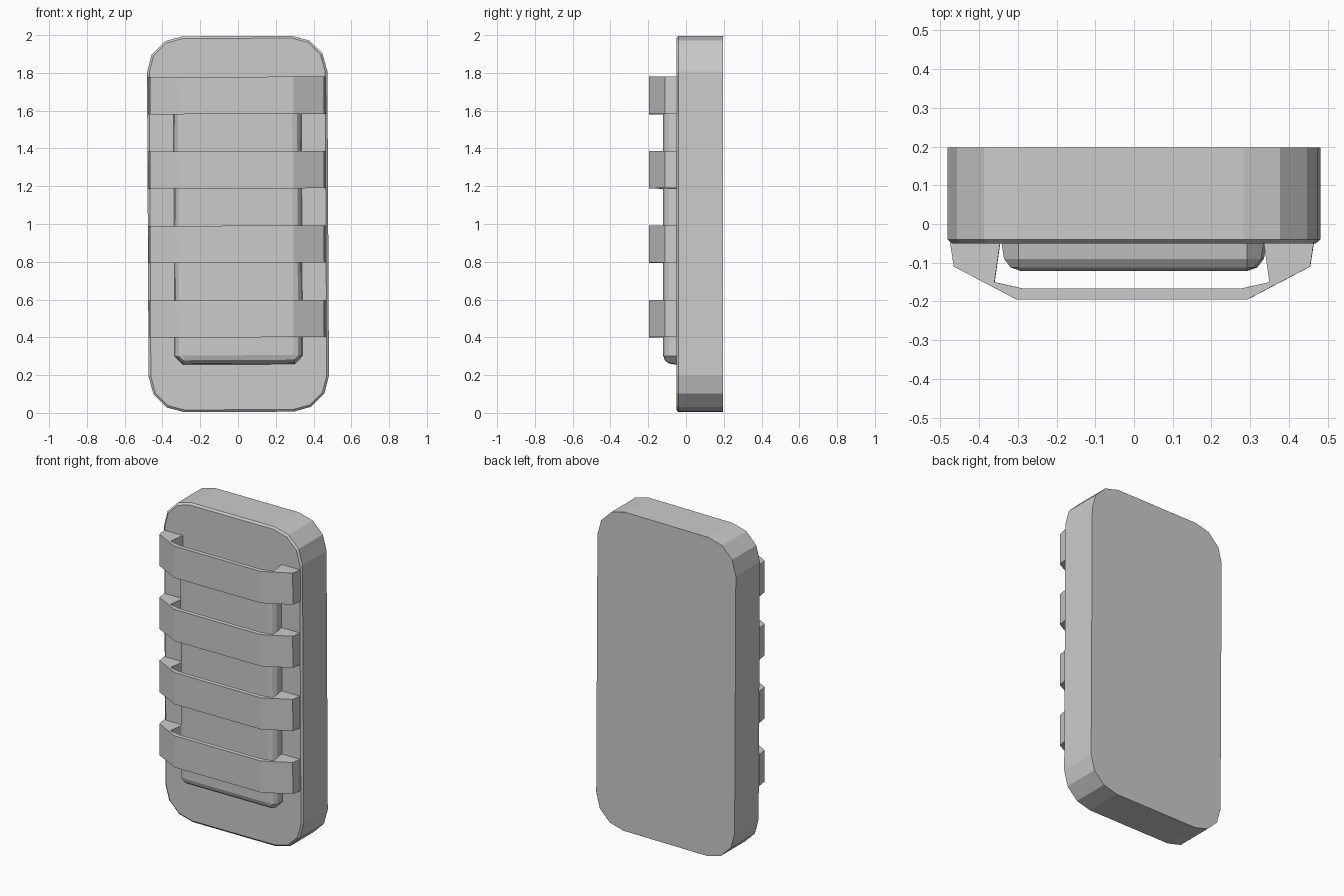
import bpy
import bmesh
import math

cube = bpy.data.objects.get("Cube")
if cube:
    bpy.data.objects.remove(cube, do_unlink=True)

# Single plain material
grey = bpy.data.materials.new("plain_grey")
grey.use_nodes = True
colour = (0.6, 0.6, 0.6, 1)
grey.diffuse_color = colour
grey.node_tree.nodes["Principled BSDF"].inputs["Base Color"].default_value = colour


def finish(name, bm):
    bmesh.ops.recalc_face_normals(bm, faces=bm.faces)
    mesh = bpy.data.meshes.new(name)
    bm.to_mesh(mesh)
    bm.free()
    mesh.materials.append(grey)
    obj = bpy.data.objects.new(name, mesh)
    bpy.context.collection.objects.link(obj)
    return obj


def rounded_rect(width, height, radius, steps):
    """Outline in x and z, centred on the origin."""
    points = []
    for i, (sx, sz) in enumerate([(1, 1), (-1, 1), (-1, -1), (1, -1)]):
        for s in range(steps + 1):
            a = math.pi / 2 * (i + s / steps)
            points.append((sx * (width / 2 - radius) + radius * math.cos(a),
                           sz * (height / 2 - radius) + radius * math.sin(a)))
    return points


def slab(name, width, height, radius, steps, layers, z):
    """Stack outlines at (y, inset) layers, joined from back to front."""
    bm = bmesh.new()
    rings = []
    for y, inset in layers:
        outline = rounded_rect(width - 2 * inset, height - 2 * inset,
                               max(radius - inset, 0.008), steps)
        rings.append([bm.verts.new((px, y, pz)) for px, pz in outline])
    for a, b in zip(rings, rings[1:]):
        for i in range(len(a)):
            j = (i + 1) % len(a)
            bm.faces.new((a[i], a[j], b[j], b[i]))
    bm.faces.new(rings[0])
    bm.faces.new(rings[-1])
    obj = finish(name, bm)
    obj.location.z = z
    obj.rotation_euler.y = math.radians(-0.3)
    return obj


# Thick backing plate with a thin chamfer around its front
slab("backing_plate", 0.955, 1.99, 0.19, 3,
     [(0.197, 0), (-0.04, 0), (-0.05, 0.012)], 1.0)

# Raised inner panel with a bevelled rim
slab("raised_panel", 0.68, 1.45, 0.045, 1,
     [(-0.04, 0), (-0.09, 0.008), (-0.112, 0.025), (-0.121, 0.05)], 0.98)

# Bridging straps: one profile swept upwards
outer = [(0.47, -0.045), (0.46, -0.11), (0.298, -0.195)]
inner = [(0.28, -0.167), (0.355, -0.15), (0.34, -0.045)]
half = outer, inner
loop = (outer + [(-px, y) for px, y in reversed(outer)]
        + [(-px, y) for px, y in reversed(inner)])
right_side = [(px, y) for px, y in inner]
profile = loop + right_side

for index in range(4):
    bottom = 0.4 + index * 0.394
    bm = bmesh.new()
    low = [bm.verts.new((px, y, -0.0985)) for px, y in profile]
    high = [bm.verts.new((px, y, 0.0985)) for px, y in profile]
    count = len(profile)
    for i in range(count):
        j = (i + 1) % count
        bm.faces.new((low[i], low[j], high[j], high[i]))
    bm.faces.new(low)
    bm.faces.new(high)
    strap = finish("strap_%d" % (index + 1), bm)
    strap.location = (-0.005, 0, bottom + 0.0985)
    strap.rotation_euler.y = math.radians(-0.2)
